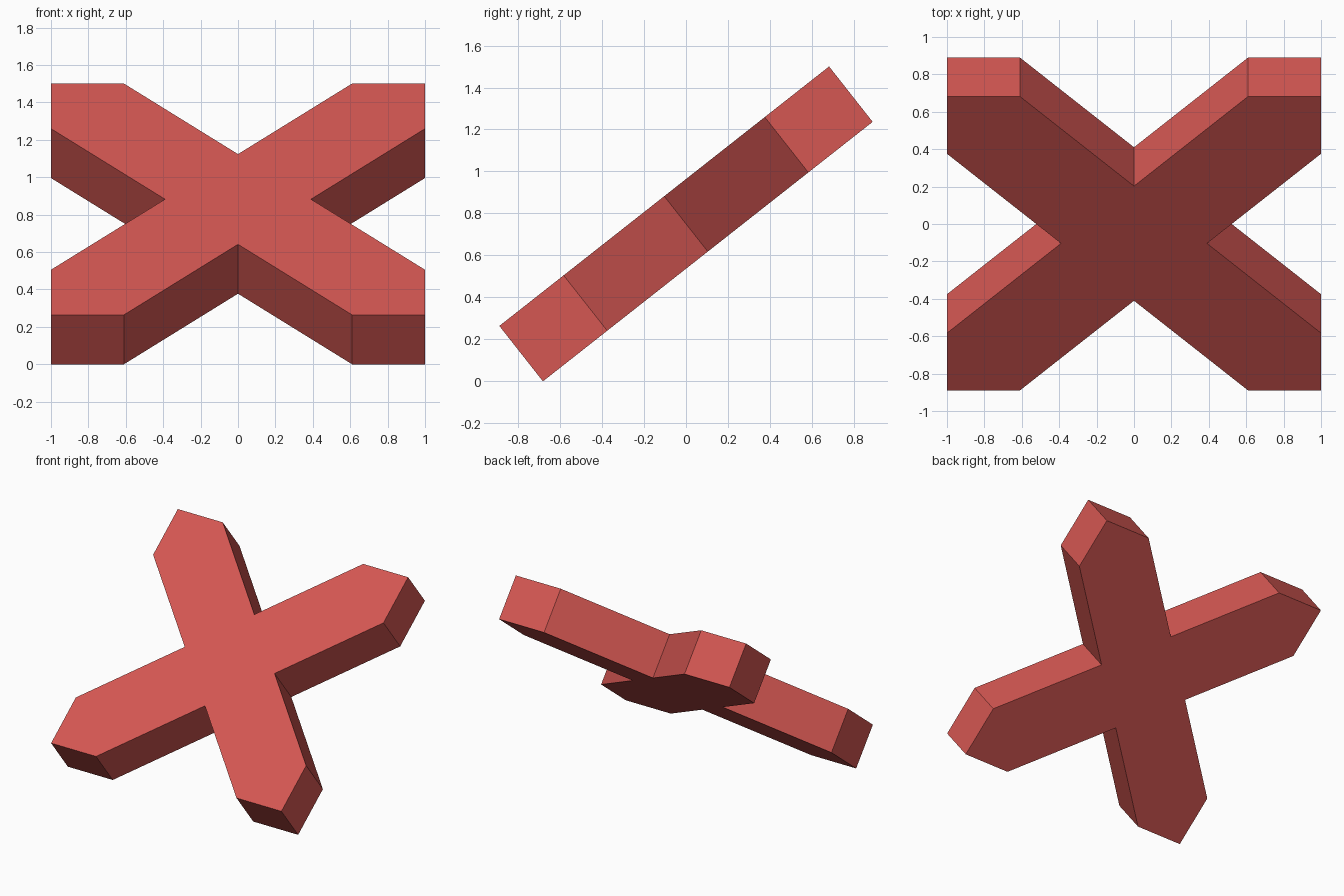
import bpy, bmesh, math
from mathutils import Matrix

if "Cube" in bpy.data.objects:
    bpy.data.objects.remove(bpy.data.objects["Cube"])

OUTER, INNER, THICK = 1.0, 0.39, 0.336
SHOULDER = 0.61
TILT = math.radians(38.2)

red = bpy.data.materials.new("coral red")
red.diffuse_color = (0.66, 0.095, 0.085, 1)
red.use_nodes = True
red.node_tree.nodes["Principled BSDF"].inputs["Base Color"].default_value = red.diffuse_color

# Cross outline: notch, shoulder, corner, shoulder for each quarter turn
quarter = [(INNER, 0), (OUTER, SHOULDER), (OUTER, OUTER), (SHOULDER, OUTER)]
outline = []
for k in range(4):
    c, s = [(1, 0), (0, 1), (-1, 0), (0, -1)][k]
    outline += [(c * x - s * y, s * x + c * y) for x, y in quarter]

# Thick slab from the outline, leaning back
bm = bmesh.new()
face = bm.faces.new([bm.verts.new((x, y, -THICK / 2)) for x, y in outline])
ext = bmesh.ops.extrude_face_region(bm, geom=[face])
top = [g for g in ext["geom"] if isinstance(g, bmesh.types.BMVert)]
bmesh.ops.translate(bm, verts=top, vec=(0, 0, THICK))
bmesh.ops.recalc_face_normals(bm, faces=bm.faces)
bm.transform(Matrix.Translation((0, 0, 0.75)) @ Matrix.Rotation(TILT, 4, 'X'))

mesh = bpy.data.meshes.new("cross_slab")
bm.to_mesh(mesh)
bm.free()
mesh.materials.append(red)
bpy.context.collection.objects.link(bpy.data.objects.new("cross_slab", mesh))
